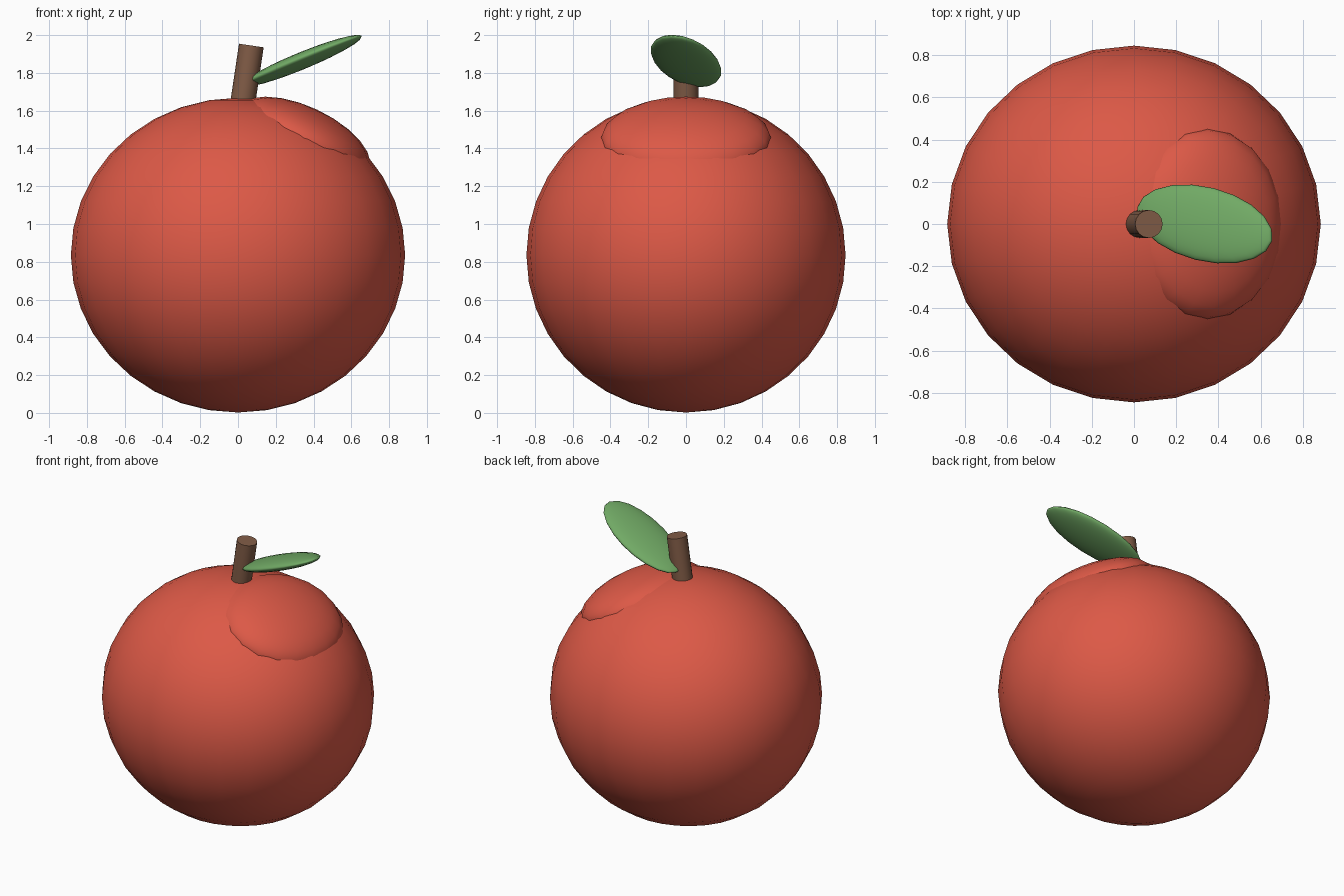
import bpy
from math import radians

if "Cube" in bpy.data.objects:
    bpy.data.objects.remove(bpy.data.objects["Cube"])


def material(name, color):
    m = bpy.data.materials.new(name)
    m.diffuse_color = (*color, 1)
    m.use_nodes = True
    m.node_tree.nodes["Principled BSDF"].inputs["Base Color"].default_value = m.diffuse_color
    return m


red = material("fruit red", (0.72, 0.10, 0.062))
brown = material("stem brown", (0.22, 0.107, 0.062))
green = material("leaf green", (0.165, 0.40, 0.13))


def finish(name, mat):
    ob = bpy.context.object
    ob.name = name
    ob.data.materials.append(mat)
    bpy.ops.object.shade_smooth_by_angle(angle=radians(40))
    return ob


def ellipsoid(name, mat, loc, radii, rot=(0, 0, 0), segs=20, rings=12):
    bpy.ops.mesh.primitive_uv_sphere_add(
        segments=segs, ring_count=rings, radius=1, location=loc,
        rotation=[radians(a) for a in rot])
    bpy.context.object.scale = radii
    return finish(name, mat)


# Round fruit body
ellipsoid("fruit_body", red, (0, 0, 0.835), (0.885, 0.845, 0.833), segs=28, rings=18)

# Shallow swelling on the upper right shoulder
ellipsoid("shoulder_bump", red, (0.341, 0, 1.441), (0.39, 0.455, 0.182), (0, 25, 0))

# Leaning stem
bpy.ops.mesh.primitive_cylinder_add(
    vertices=16, radius=0.066, depth=0.40, location=(0.041, 0, 1.747),
    rotation=(0, radians(8.5), 0))
finish("stem", brown)

# Flat leaf rising to the right
ellipsoid("leaf", green, (0.335, 0, 1.863), (0.355, 0.175, 0.043), (0, -22, -14))
